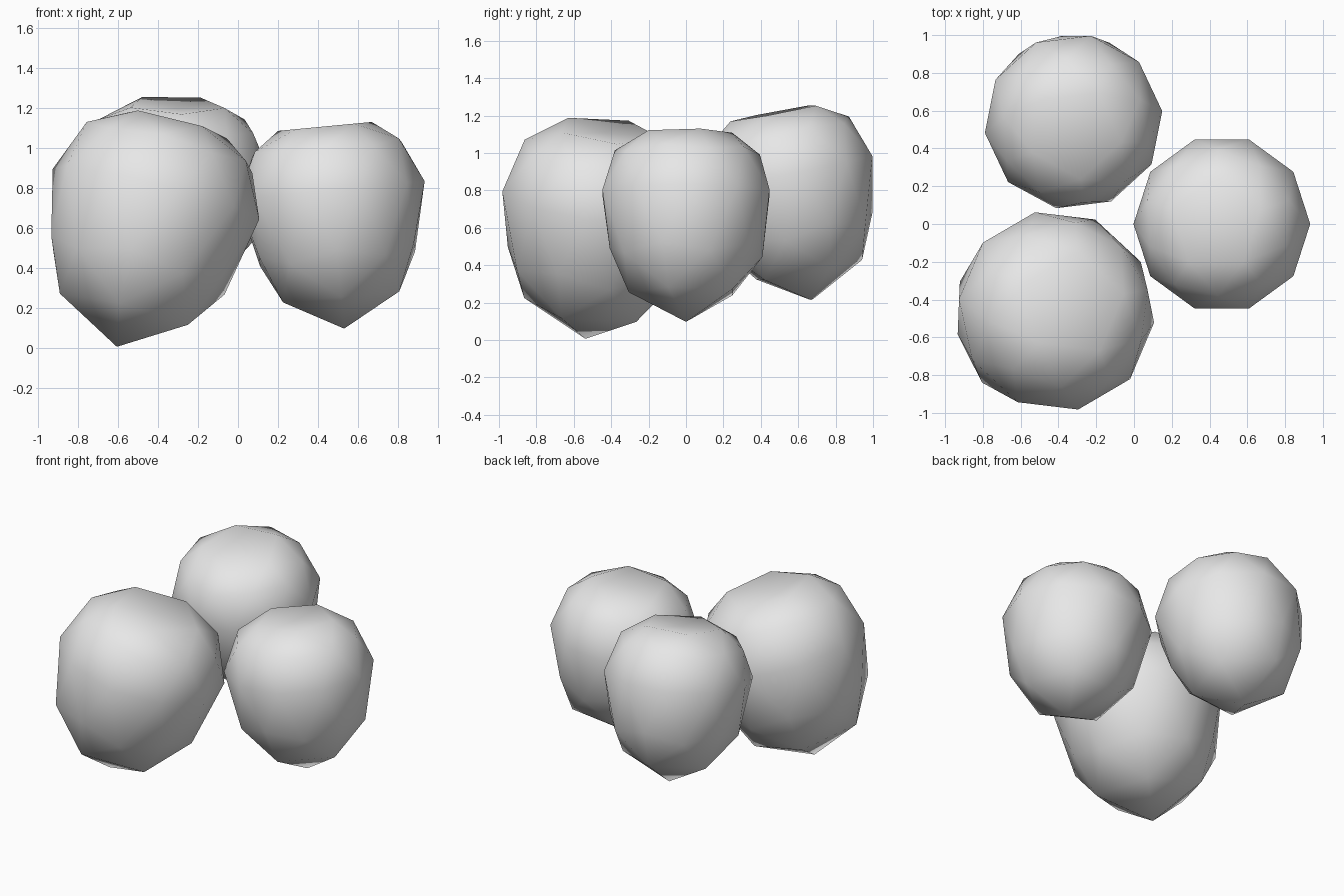
import bpy, bmesh
from math import radians
from mathutils import Vector, Matrix

cube = bpy.data.objects.get("Cube")
if cube:
    bpy.data.objects.remove(cube, do_unlink=True)

grey = bpy.data.materials.new("plain grey")
grey.use_nodes = True
grey.diffuse_color = (0.8, 0.8, 0.8, 1)
grey.node_tree.nodes["Principled BSDF"].inputs["Base Color"].default_value = (0.8, 0.8, 0.8, 1)

# Sphere height -> (new height, width factor): pressed top, long tapered bottom
TAPER = [(-1, -1.48, 1.24), (-0.85, -1.14, 1.24), (-0.447, -0.64, 0.97),
         (0, 0, 1), (0.447, 0.43, 0.94), (0.85, 0.68, 1), (1, 0.65, 1)]


def taper(co):
    for (z0, h0, w0), (z1, h1, w1) in zip(TAPER, TAPER[1:]):
        if co.z <= z1 + 0.001:
            t = (co.z - z0) / (z1 - z0)
            w = w0 + (w1 - w0) * t
            return Vector((co.x * w, co.y * w, h0 + (h1 - h0) * t))
    return co


def fruit(name, centre, radius, lean, turn):
    """Low-poly tapered fruit whose axis leans along the given direction."""
    bm = bmesh.new()
    bmesh.ops.create_icosphere(bm, subdivisions=2, radius=1)
    for v in bm.verts:
        v.co = taper(v.co.normalized()) * radius
    # Turn about its own axis, then tip without twisting
    tip = Vector((0, 0, 1)).rotation_difference(Vector(lean)).to_matrix().to_4x4()
    bm.transform(Matrix.Translation(centre) @ tip @ Matrix.Rotation(radians(turn), 4, "Z"))
    for f in bm.faces:
        f.smooth = True
    mesh = bpy.data.meshes.new(name)
    bm.to_mesh(mesh)
    bm.free()
    mesh.materials.append(grey)
    bpy.context.collection.objects.link(bpy.data.objects.new(name, mesh))


# Three fruits leaning in towards each other
fruit("front_fruit", (-0.41, -0.46, 0.77), 0.535, (0.2, 0.08, 0.78), 12)
fruit("left_fruit", (0.465, 0, 0.79), 0.47, (-0.095, 0, 1), 18)
fruit("back_fruit", (-0.32, 0.54, 0.9), 0.473, (0.03, -0.19, 1), 61)
